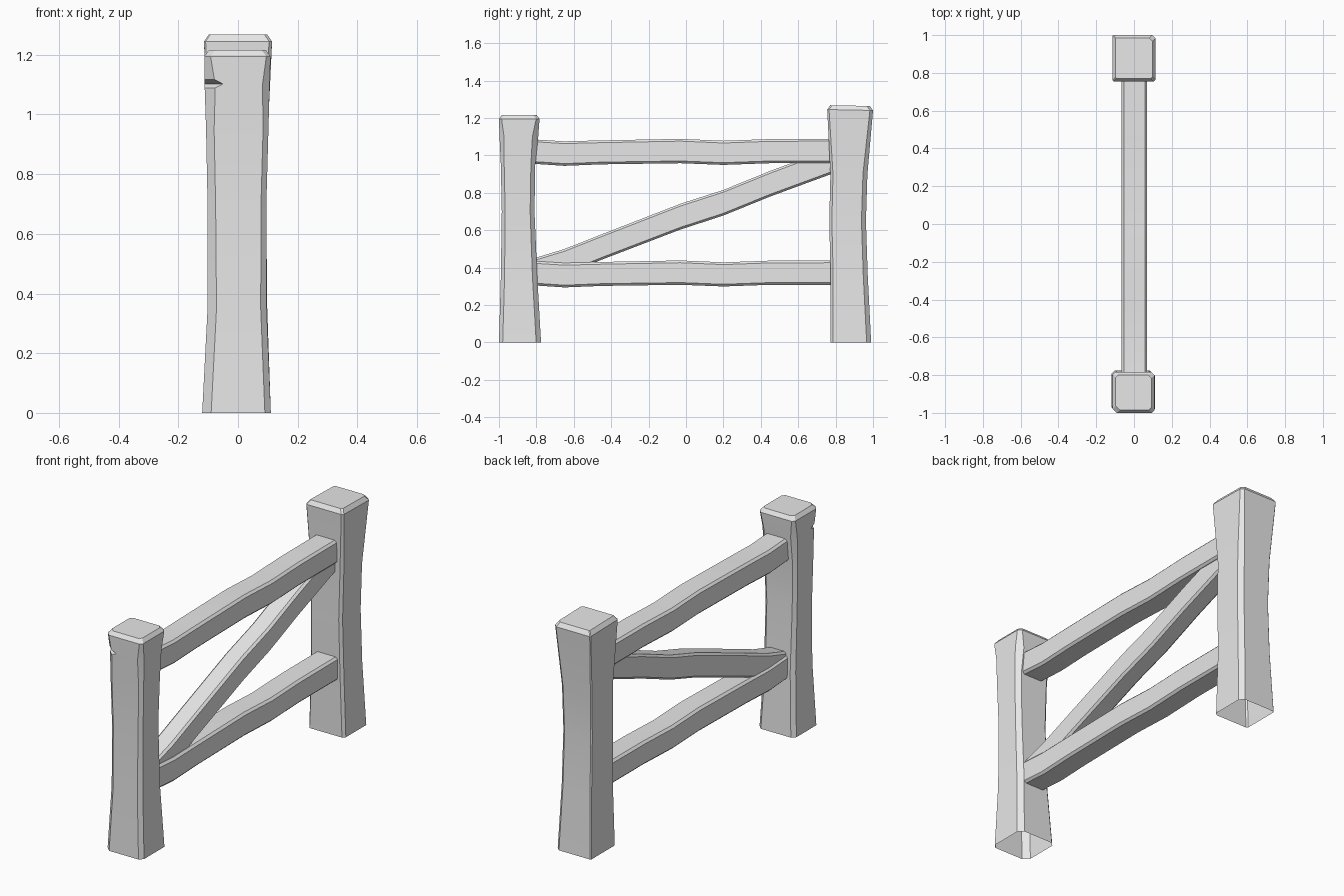
import bpy, bmesh, math
from mathutils import Vector

cube = bpy.data.objects.get("Cube")
if cube:
    bpy.data.objects.remove(cube, do_unlink=True)

# Single plain grey for the whole gate
grey = bpy.data.materials.new("plain_grey")
grey.use_nodes = True
colour = (0.8, 0.8, 0.8, 1)
grey.diffuse_color = colour
grey.node_tree.nodes["Principled BSDF"].inputs["Base Color"].default_value = colour


def chamfered_rect(a0, a1, b0, b1, cuts):
    """Eight points of a rectangle whose four corners are cut by their own widths."""
    p, q, r, s = cuts
    return [(a0, b0 + p), (a0 + p, b0), (a1 - q, b0), (a1, b0 + q),
            (a1, b1 - r), (a1 - r, b1), (a0 + s, b1), (a0, b1 - s)]


def loft(name, rings):
    """Skin a row of matching rings and cap both ends."""
    bm = bmesh.new()
    loops = [[bm.verts.new(p) for p in ring] for ring in rings]
    n = len(loops[0])
    for low, high in zip(loops, loops[1:]):
        for i in range(n):
            j = (i + 1) % n
            bm.faces.new((low[i], low[j], high[j], high[i]))
    bm.faces.new(loops[0][::-1])
    bm.faces.new(loops[-1])
    bmesh.ops.recalc_face_normals(bm, faces=bm.faces)
    mesh = bpy.data.meshes.new(name)
    bm.to_mesh(mesh)
    bm.free()
    mesh.materials.append(grey)
    obj = bpy.data.objects.new(name, mesh)
    bpy.context.collection.objects.link(obj)
    return obj


def post(name, levels, cuts, top_z, tilt=0.0, inset=0.016):
    """Post lofted upwards, finished with a bevelled top."""
    rings = []
    _, x0, x1, y0, y1, k = levels[-1]
    levels = levels + [(top_z, x0 + inset, x1 - inset, y0 + inset, y1 - inset, k)]
    for z, x0, x1, y0, y1, k in levels:
        ring = chamfered_rect(x0, x1, y0, y1, [c * k for c in cuts])
        lean = tilt if z > 1 else 0
        rings.append([(x, y, z + lean * (y - y0)) for x, y in ring])
    return loft(name, rings)


def open_bottom(obj):
    bm = bmesh.new()
    bm.from_mesh(obj.data)
    under = [f for f in bm.faces if f.calc_center_median().z < 0.001]
    bmesh.ops.delete(bm, geom=under, context='FACES_ONLY')
    bm.to_mesh(obj.data)
    bm.free()


# Hand-hewn waviness of a rail: position along y, top offset, bottom offset
WAVES = [(-0.83, 0.066, -0.064), (-0.65, 0.055, -0.076), (-0.45, 0.060, -0.068),
         (-0.03, 0.068, -0.062), (0.2, 0.058, -0.071), (0.45, 0.067, -0.062),
         (0.8, 0.068, -0.062)]


def rail(name, height, slope=0.0, x0=-0.065, x1=0.07, grow=1.0):
    rings = []
    for y, up, down in WAVES:
        mid = height + slope * y
        ring = chamfered_rect(x0, x1, mid + down * grow, mid + up * grow, [0.012] * 4)
        rings.append([(x, y, z) for x, z in ring])
    return loft(name, rings)


# Posts: z, x range, y range, chamfer scale
front_post = post("front_post", [
    (0.0, -0.12, 0.11, -1.0, -0.775, 1.0),
    (0.35, -0.102, 0.096, -0.99, -0.795, 1.0),
    (0.7, -0.102, 0.095, -0.985, -0.81, 0.9),
    (0.95, -0.107, 0.102, -0.99, -0.806, 0.9),
    (1.1, -0.112, 0.106, -0.997, -0.79, 1.2),
    (1.195, -0.113, 0.109, -1.0, -0.783, 0.7)],
    [0.03, 0.02, 0.026, 0.02], 1.216)

back_post = post("back_post", [
    (0.0, -0.11, 0.11, 0.773, 0.99, 1.0),
    (0.35, -0.098, 0.098, 0.773, 0.972, 1.0),
    (0.65, -0.095, 0.095, 0.766, 0.962, 1.0),
    (0.9, -0.099, 0.098, 0.772, 0.97, 1.0),
    (1.245, -0.114, 0.114, 0.755, 1.0, 0.7)],
    [0.008, 0.014, 0.024, 0.006], 1.268, tilt=-0.02)

# Chipped notch across the front post corner: a wedge cut diagonally
inward = Vector((1, 1, 0)).normalized()
along = Vector((1, -1, 0)).normalized()
corner = Vector((-0.112, -0.997, 1.1))
wedge = [(inward * 0.044, 0.002), (inward * -0.06, 0.08), (inward * -0.06, -0.07)]
cutter = loft("notch_cutter", [
    [corner + d + along * side + Vector((0, 0, h)) for d, h in wedge]
    for side in (-0.3, 0.3)])
cutter.hide_render = True
cut = front_post.modifiers.new("notch", 'BOOLEAN')
cut.operation = 'DIFFERENCE'
cut.solver = 'EXACT'
cut.object = cutter
bpy.context.view_layer.objects.active = front_post
front_post.select_set(True)
bpy.ops.object.modifier_apply(modifier="notch")
bpy.data.objects.remove(cutter, do_unlink=True)

for p in (front_post, back_post):
    open_bottom(p)

# Two level rails and the diagonal brace between them
top_rail = rail("top_rail", 1.02)
lower_rail = rail("lower_rail", 0.37)
brace = rail("diagonal_brace", 0.68, slope=0.368, x0=-0.055, x1=0.055, grow=1.06)

# Smooth the gentle bends, keep the hewn edges crisp
bpy.ops.object.select_all(action='DESELECT')
for obj in (front_post, back_post, top_rail, lower_rail, brace):
    obj.select_set(True)
bpy.context.view_layer.objects.active = front_post
bpy.ops.object.shade_smooth_by_angle(angle=math.radians(30))
